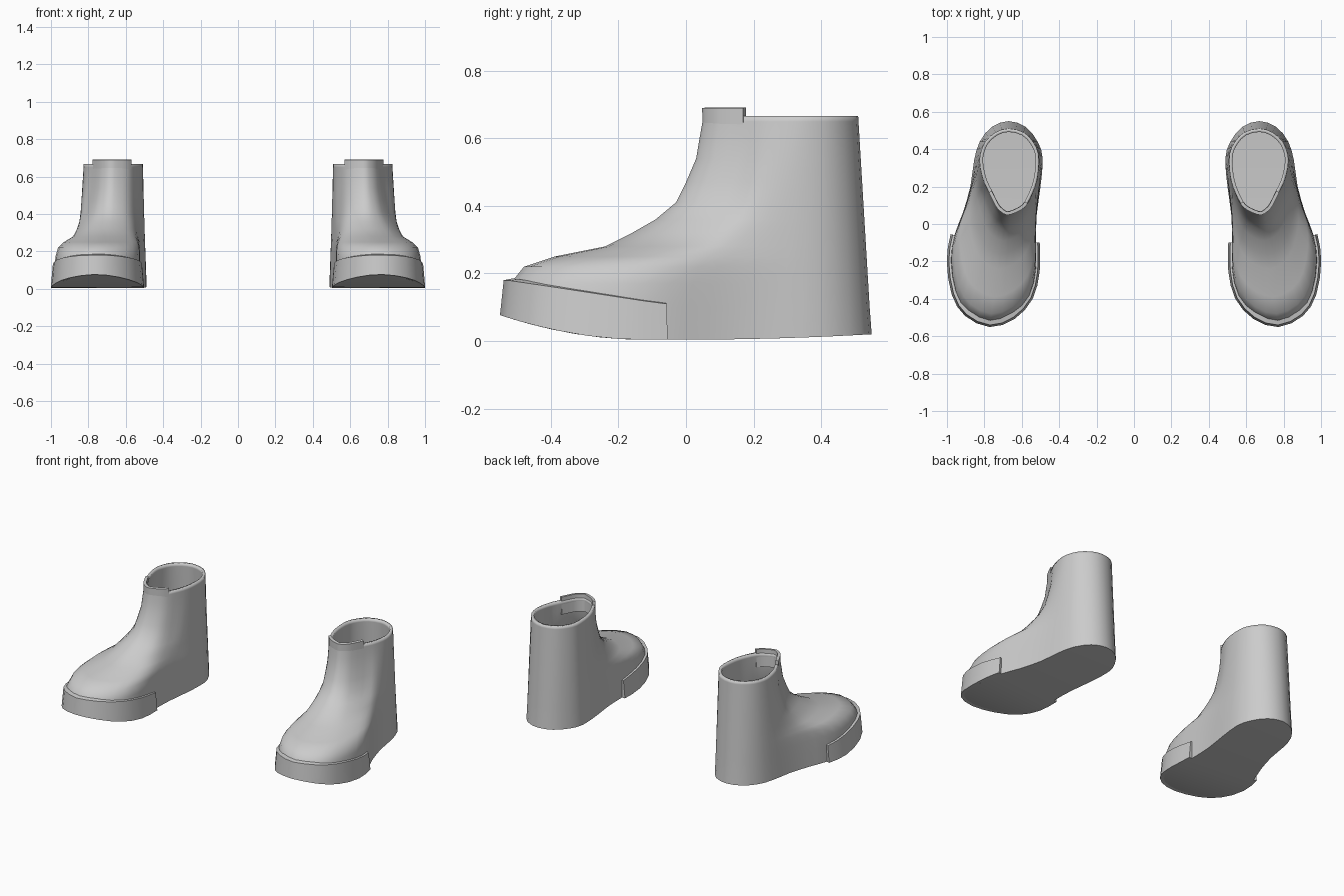
import bpy, bmesh, math
from mathutils import Vector

cube = bpy.data.objects.get("Cube")
if cube:
    bpy.data.objects.remove(cube)

grey = bpy.data.materials.new("soft grey")
grey.use_nodes = True
tone = (0.6, 0.6, 0.6, 1)
grey.diffuse_color = tone
grey.node_tree.nodes["Principled BSDF"].inputs["Base Color"].default_value = tone

# Matching outlines of the left boot, from the toe round the outer side
SOLE = [(.77, -.53), (.89, -.475), (.955, -.37), (.98, -.2), (.96, -.06),
        (.915, .06), (.875, .2), (.855, .34), (.825, .44), (.76, .52),
        (.67, .55), (.58, .52), (.515, .44), (.488, .35), (.5, .2),
        (.52, .05), (.525, -.1), (.525, -.25), (.56, -.39), (.65, -.49)]
COLLAR = [(.68, .05), (.715, .07), (.74, .1), (.775, .17), (.8, .22),
          (.815, .27), (.825, .33), (.82, .38), (.795, .44), (.74, .49),
          (.67, .51), (.59, .49), (.54, .44), (.512, .38), (.51, .3),
          (.52, .23), (.54, .17), (.57, .11), (.6, .08), (.64, .06)]
# Height of each level and where its front edge lies
LEVELS = [(0, -.53), (.1, -.53), (.17, -.52), (.22, -.48), (.25, -.39),
          (.28, -.24), (.32, -.16), (.36, -.09), (.41, -.03), (.47, 0),
          (.54, .03), (.6, .04), (.65, .049), (.667, .05)]


def smooth_loop(points):
    """Closed curve through the points, with one extra point per span."""
    n, out = len(points), []
    for i in range(n):
        a, b, c, d = (Vector(points[(i + k) % n]) for k in (-1, 0, 1, 2))
        out += [b, (9 * (b + c) - a - d) / 16]
    return out


def offset(loop, i, dist):
    n = len(loop)
    t = (loop[(i + 1) % n] - loop[i - 1]).normalized()
    return loop[i % n] + Vector((t.y, -t.x)) * dist


def ground(y):
    """Toe spring and slight heel lift of the sole."""
    toe = max(0, -.13 - y) / .42
    heel = max(0, y) / .55
    return .08 * toe ** 2 + .004 + .016 * heel ** 2


def finish(name, bm, shell=0):
    bmesh.ops.recalc_face_normals(bm, faces=bm.faces)
    mesh = bpy.data.meshes.new(name)
    bm.to_mesh(mesh)
    bm.free()
    mesh.materials.append(grey)
    ob = bpy.data.objects.new(name, mesh)
    bpy.context.collection.objects.link(ob)
    bpy.ops.object.select_all(action='DESELECT')
    ob.select_set(True)
    bpy.context.view_layer.objects.active = ob
    bpy.ops.object.shade_smooth_by_angle(angle=math.radians(45))
    if shell:
        wall = ob.modifiers.new("wall", 'SOLIDIFY')
        wall.thickness, wall.offset = shell, -1
    ob.modifiers.new("pair", 'MIRROR')


def strip(name, sections):
    """Closed bar through a row of four-point sections."""
    bm = bmesh.new()
    rows = [[bm.verts.new(p) for p in s] for s in sections]
    for r, q in zip(rows, rows[1:]):
        for k in range(4):
            m = (k + 1) % 4
            bm.faces.new((r[k], r[m], q[m], q[k]))
    bm.faces.new(rows[0])
    bm.faces.new(rows[-1])
    finish(name, bm)


sole, collar = smooth_loop(SOLE), smooth_loop(COLLAR)
count = len(sole)

# Boot shell: sole outline blended level by level into the collar
bm = bmesh.new()
rings = []
for z, front in LEVELS:
    ring = []
    for s, c in zip(sole, collar):
        fore = min(1, max(0, (.3 - s.y) / .4))
        w = (front + .53) / .58 * fore + z / .667 * (1 - fore)
        p = s.lerp(c, w)
        h = z if z else ground(s.y)
        ring.append(bm.verts.new((p.x, p.y, h)))
    rings.append(ring)
for a, b in zip(rings, rings[1:]):
    for i in range(count):
        j = (i + 1) % count
        bm.faces.new((a[i], a[j], b[j], b[i]))
base = rings[0]
for i in range(count // 2):
    quad = [base[i], base[i + 1], base[-i - 1], base[-i]]
    bm.faces.new(list(dict.fromkeys(quad)))
finish("boot_shell", bm, .018)

# Toe guard wrapped round the front of the sole
sections = []
for i in range(-8, 9):
    y = sole[i].y
    low = ground(y)
    top = .11 + .07 * min(1, max(0, (-.07 - y) / .45))
    spots = ((-.015, low), (.021, low), (.01, top), (-.015, top + .005))
    sections.append([(*offset(sole, i, d), h) for d, h in spots])
strip("toe_guard", sections)

# Raised tongue at the front of the opening
sections = []
for i in range(-6, 7):
    spots = ((-.018, .58), (.001, .58), (.002, .69), (-.016, .692))
    sections.append([(*offset(collar, i, d), h) for d, h in spots])
strip("tongue", sections)
